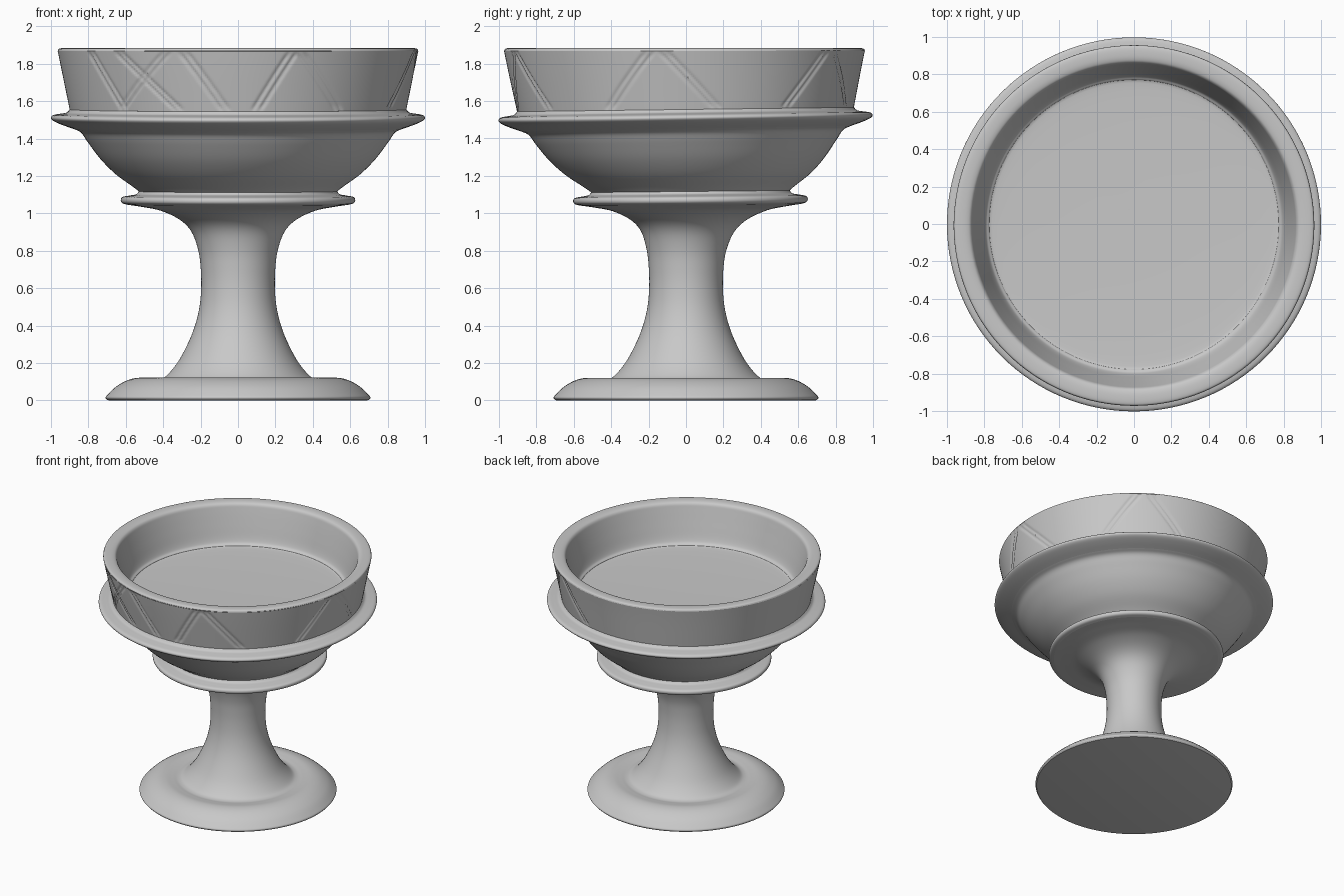
import bpy, bmesh, math
from mathutils import Vector

cube = bpy.data.objects.get("Cube")
if cube:
    bpy.data.objects.remove(cube, do_unlink=True)

clay = bpy.data.materials.new("grey clay")
clay.use_nodes = True
GREY = (0.58, 0.58, 0.58, 1)
clay.diffuse_color = GREY
clay.node_tree.nodes["Principled BSDF"].inputs["Base Color"].default_value = GREY
clay.node_tree.nodes["Principled BSDF"].inputs["Roughness"].default_value = 0.7


def smooth_path(points, steps=5):
    """Catmull-Rom curve through profile points (radius, height)."""
    p = [Vector(q) for q in points]
    p = [2 * p[0] - p[1]] + p + [2 * p[-1] - p[-2]]
    path = []
    for a, b, c, d in zip(p, p[1:], p[2:], p[3:]):
        for i in range(steps):
            t = i / steps
            path.append(b + 0.5 * t * (c - a + t * (2 * a - 5 * b + 4 * c - d
                                                    + t * (3 * (b - c) + d - a))))
    path.append(p[-2])
    return [(max(0, v.x), v.y) for v in path]


def bump(z, centre, width):
    return math.exp(-((z - centre) / width) ** 2)


def handmade(r, a, z, tilted):
    """Place a point, with the slight lean and tilt of a thrown pot."""
    x, y = r * math.sin(a), -r * math.cos(a)
    lean = 0.024 * bump(z, 1.09, 0.2) - 0.008 * bump(z, 1.85, 0.3)
    tilt = 0.018 * bump(z, 1.36, 0.33) if tilted else 0
    return x, y + lean, z + tilt * y


def lathe(name, profile, segments=128, carve=None, tilted=True):
    """Turn a profile, listed upward on its outside, into a shell."""
    bm = bmesh.new()
    rings = []
    for r, z in profile:
        ring = []
        for j in range(segments):
            a = 2 * math.pi * j / segments
            depth = carve(a, z) if carve else 0
            ring.append(bm.verts.new(handmade(r - depth, a, z, tilted)))
        rings.append(ring)
    for low, high in zip(rings, rings[1:]):
        for j in range(segments):
            k = (j + 1) % segments
            bm.faces.new((low[j], low[k], high[k], high[j]))
    bmesh.ops.remove_doubles(bm, verts=bm.verts, dist=1e-5)
    mesh = bpy.data.meshes.new(name)
    bm.to_mesh(mesh)
    bm.free()
    mesh.materials.append(clay)
    obj = bpy.data.objects.new(name, mesh)
    bpy.context.collection.objects.link(obj)
    bpy.ops.object.select_all(action="DESELECT")
    obj.select_set(True)
    bpy.context.view_layer.objects.active = obj
    bpy.ops.object.shade_smooth_by_angle(angle=math.radians(40))


# Foot and stem: flat underside, domed foot, shallow valley, waisted stem, flare
lathe("foot_and_stem", [(0, 0), (0.69, 0)] + smooth_path(
    [(0.7, 0.002), (0.708, 0.015), (0.696, 0.032), (0.65, 0.075), (0.59, 0.108),
     (0.53, 0.121), (0.47, 0.116), (0.425, 0.112), (0.385, 0.13), (0.325, 0.2),
     (0.27, 0.3), (0.23, 0.4), (0.206, 0.5), (0.197, 0.6), (0.199, 0.7),
     (0.212, 0.8), (0.248, 0.9), (0.31, 0.965), (0.41, 1.013), (0.51, 1.034),
     (0.59, 1.046)]))

# Collar under the bowl
lathe("collar", smooth_path(
    [(0.59, 1.046), (0.618, 1.054), (0.627, 1.07), (0.618, 1.087), (0.58, 1.095),
     (0.545, 1.102), (0.53, 1.117)]))

# Bowl
lathe("bowl", smooth_path(
    [(0.53, 1.117), (0.563, 1.143), (0.655, 1.21), (0.735, 1.29), (0.803, 1.38),
     (0.84, 1.432), (0.88, 1.452)]))

# Flange around the bowl
lathe("flange", smooth_path(
    [(0.88, 1.452), (0.94, 1.473), (0.985, 1.493), (1.0, 1.51), (0.988, 1.525),
     (0.95, 1.532), (0.918, 1.538), (0.9, 1.555)]))

# Incised slanting bands: angle in degrees at the top and at the foot of the wall
BANDS = [(-55, -42), (-42, -20), (-23, -44), (-18, -4), (18, 6), (20, 37),
         (79, 63), (83, 101), (142, 126), (147, 163)]
LOW, HIGH = 1.555, 1.868


def incision(a, z):
    t = (z - LOW) / (HIGH - LOW)
    fade = min(1, 12 * t, 12 * (1 - t))
    angle = (math.degrees(a) + 180) % 360 - 180
    depth = 0
    for top, foot in BANDS:
        off = (angle - foot - (top - foot) * t) * 0.016
        for line in (-0.02, 0.02):
            depth = max(depth, 0.009 * (1 - abs(off - line) / 0.016))
    return depth * max(0, fade)


# Rim wall, carved with the bands
ROWS = 30
lathe("rim_wall", [(0.9 + 0.064 * i / ROWS, LOW + (HIGH - LOW) * i / ROWS)
                   for i in range(ROWS + 1)], 640, incision)

# Rim lip and gently dished basin inside
lathe("basin", smooth_path(
    [(0.964, 1.868), (0.957, 1.88), (0.93, 1.884), (0.893, 1.881), (0.871, 1.868),
     (0.858, 1.83), (0.828, 1.72), (0.8, 1.62), (0.778, 1.59), (0.73, 1.578),
     (0.4, 1.57), (0, 1.567)]), tilted=False)
